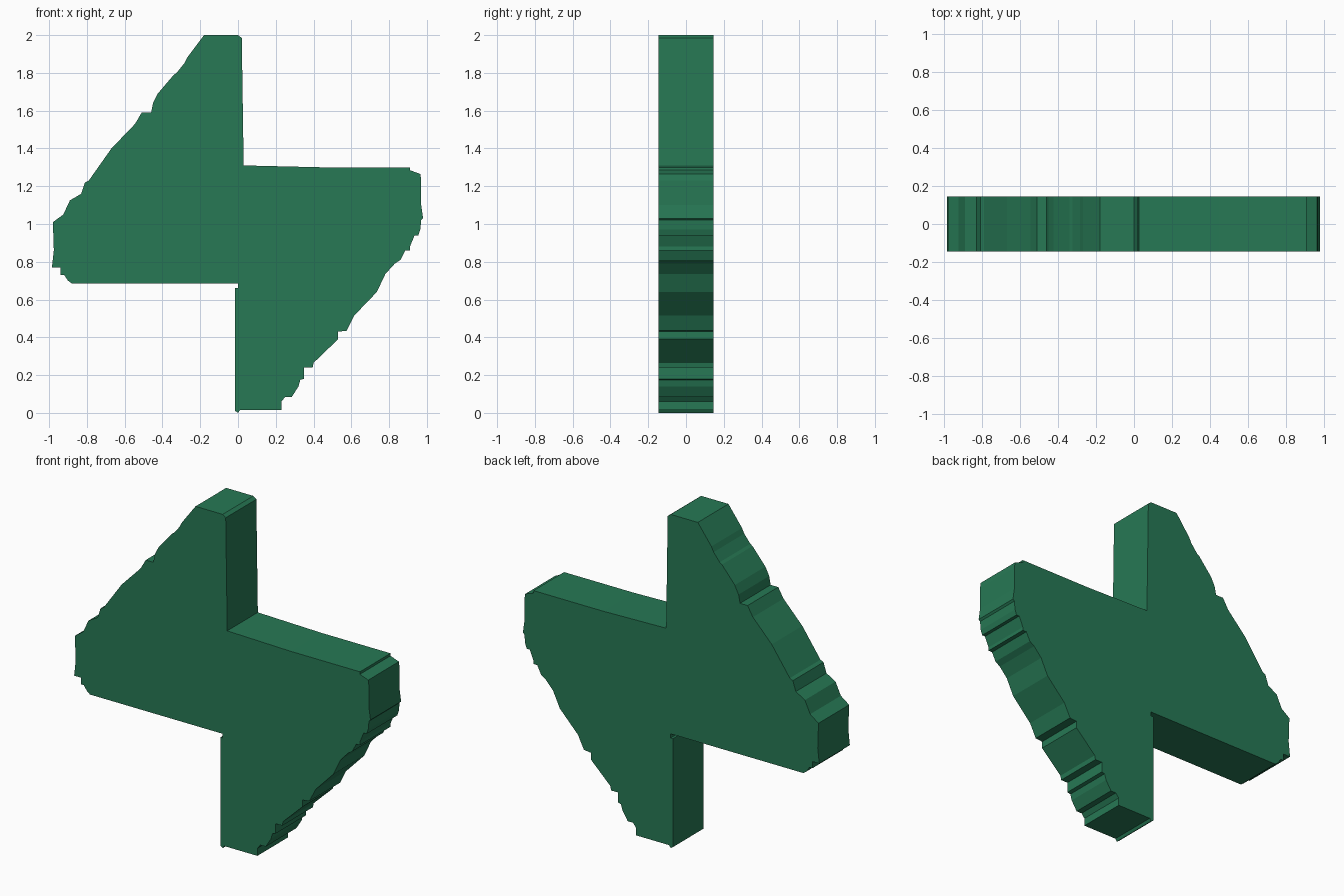
import bpy
import bmesh

HALF_DEPTH = 0.145

# Rough edge of the lower right blade, from its upper corner down to its foot
right_edge = [
    (.91, 1.30), (.91, 1.285), (.965, 1.265), (.97, 1.23), (.97, 1.10), (.98, 1.03),
    (.97, 1.02), (.965, .97), (.955, .94), (.935, .94), (.91, .88), (.91, .86), (.885, .86),
    (.86, .81), (.83, .79), (.78, .735), (.735, .64), (.615, .515), (.575, .435),
    (.53, .43), (.53, .39), (.40, .265), (.395, .24), (.35, .24), (.35, .18),
    (.33, .175), (.32, .14), (.285, .085), (.25, .085), (.23, .06), (.23, .015),
]
# Straight inner corner below the left arm
lower_corner = [(.01, .015), (0, 0), (-.015, .01), (-.015, .66), (0, .66), (0, .685)]
# Rough edge of the upper left blade, from its lower corner up to the tip
left_edge = [
    (-.88, .685), (-.90, .70), (-.92, .73), (-.94, .73), (-.94, .77), (-.985, .77),
    (-.975, .86), (-.98, 1.01), (-.925, 1.05), (-.89, 1.125), (-.83, 1.16), (-.81, 1.22),
    (-.79, 1.23), (-.67, 1.40), (-.545, 1.53), (-.51, 1.59), (-.46, 1.59), (-.45, 1.64),
    (-.425, 1.69), (-.34, 1.79), (-.325, 1.80), (-.285, 1.85), (-.27, 1.88), (-.18, 2.0),
]
# Straight inner corner above the right arm
upper_corner = [(0, 2.0), (.02, 1.985), (.03, 1.31), (.45, 1.30)]

profile = right_edge + lower_corner + left_edge + upper_corner

# Flat plate extruded from the outline
bm = bmesh.new()
face = bm.faces.new([bm.verts.new((x, -HALF_DEPTH, z)) for x, z in profile])
result = bmesh.ops.extrude_face_region(bm, geom=[face], use_keep_orig=True)
moved = [g for g in result["geom"] if isinstance(g, bmesh.types.BMVert)]
bmesh.ops.translate(bm, verts=moved, vec=(0, 2 * HALF_DEPTH, 0))
bmesh.ops.recalc_face_normals(bm, faces=bm.faces)
bmesh.ops.triangulate(bm, faces=[f for f in bm.faces if len(f.verts) > 4])

mesh = bpy.data.meshes.new("bolt_plate")
bm.to_mesh(mesh)
bm.free()
plate = bpy.data.objects.new("bolt_plate", mesh)
bpy.context.collection.objects.link(plate)

# Green finish
green = bpy.data.materials.new("green")
green.diffuse_color = (0.02, 0.19, 0.09, 1)
mesh.materials.append(green)
